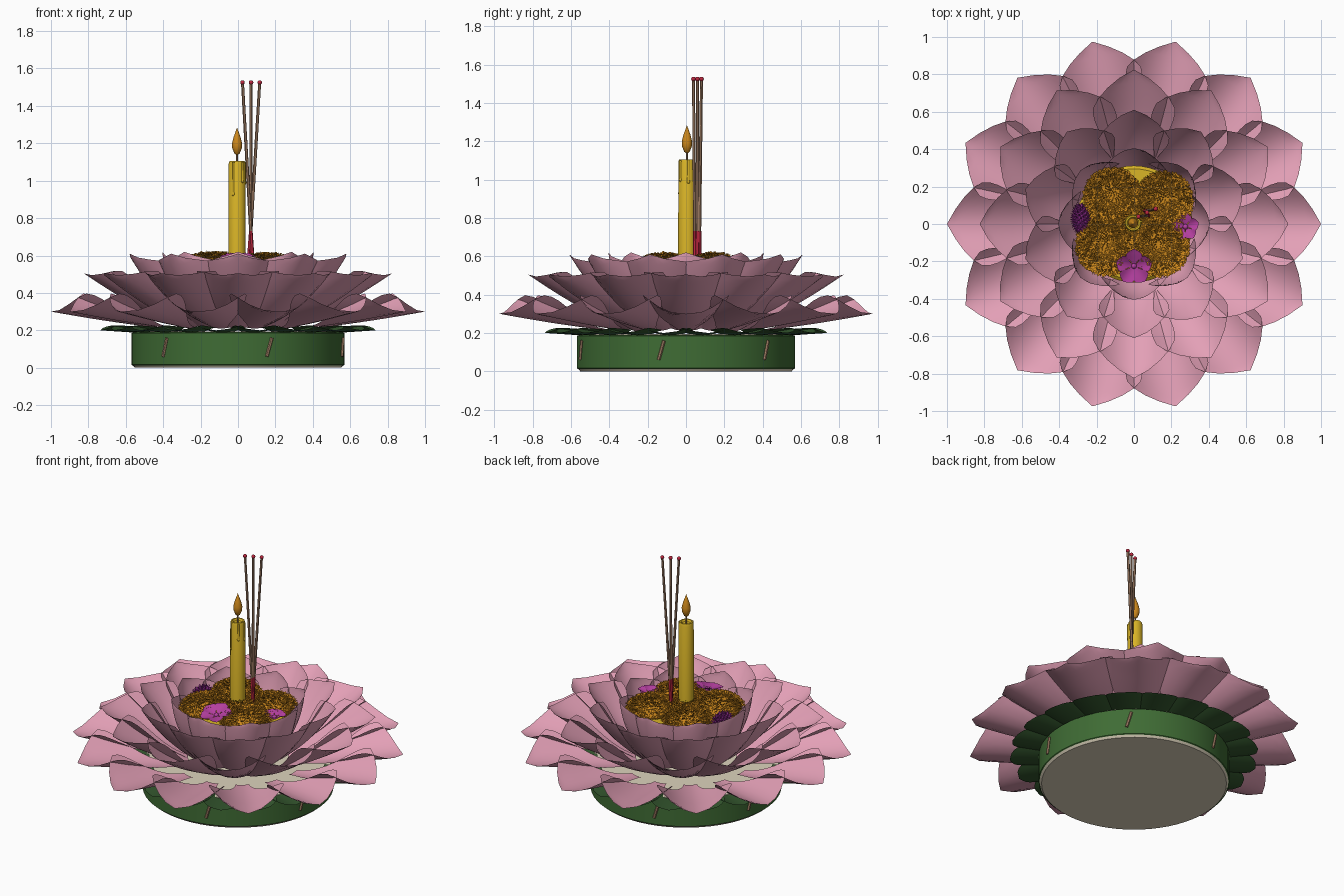
import bpy, bmesh, math, random
from math import sin, cos, pi, radians
from mathutils import Vector, Matrix

random.seed(4)
if "Cube" in bpy.data.objects:
    bpy.data.objects.remove(bpy.data.objects["Cube"])


def material(name, rgb):
    m = bpy.data.materials.new(name)
    m.use_nodes = True
    m.diffuse_color = (*rgb, 1)
    bsdf = next(n for n in m.node_tree.nodes if n.type == "BSDF_PRINCIPLED")
    bsdf.inputs["Base Color"].default_value = (*rgb, 1)
    return m


PINK = material("petal pink", (0.77, 0.35, 0.47))
GREEN = material("leaf green", (0.05, 0.15, 0.035))
DARK_GREEN = material("dark green", (0.036, 0.1, 0.029))
CREAM = material("cream", (0.72, 0.65, 0.5))
YELLOW = material("wax yellow", (0.7, 0.46, 0.02))
ORANGE = material("marigold orange", (0.62, 0.25, 0.012))
RED = material("incense red", (0.5, 0.02, 0.05))
BROWN = material("wood brown", (0.36, 0.21, 0.13))
MAGENTA = material("orchid magenta", (0.46, 0.05, 0.35))
PURPLE = material("dark purple", (0.29, 0.025, 0.28))


def finish(bm, name, mat, angle=40):
    me = bpy.data.meshes.new(name)
    bm.to_mesh(me)
    bm.free()
    ob = bpy.data.objects.new(name, me)
    bpy.context.collection.objects.link(ob)
    me.materials.append(mat)
    bpy.ops.object.select_all(action="DESELECT")
    ob.select_set(True)
    bpy.context.view_layer.objects.active = ob
    bpy.ops.object.shade_smooth_by_angle(angle=radians(angle))
    return ob


def lathe(name, profile, mat, at=(0, 0, 0), sides=32, angle=40):
    """Spin (radius, height) points around a vertical axis."""
    bm = bmesh.new()
    vs = [bm.verts.new((r, 0, z)) for r, z in profile]
    es = [bm.edges.new(p) for p in zip(vs, vs[1:])]
    bmesh.ops.spin(bm, geom=vs + es, cent=(0, 0, 0), axis=(0, 0, 1),
                   angle=2 * pi, steps=sides, use_duplicate=False)
    bmesh.ops.remove_doubles(bm, verts=bm.verts, dist=1e-5)
    bmesh.ops.recalc_face_normals(bm, faces=bm.faces)
    bmesh.ops.translate(bm, verts=bm.verts, vec=at)
    return finish(bm, name, mat, angle)


def rod(bm, a, b, r1, r2=None, sides=8):
    a, b = Vector(a), Vector(b)
    d = b - a
    m = Matrix.Translation((a + b) / 2) @ d.to_track_quat("Z", "Y").to_matrix().to_4x4()
    bmesh.ops.create_cone(bm, cap_ends=True, segments=sides, radius1=r1,
                          radius2=r1 if r2 is None else r2, depth=d.length, matrix=m)


def ball(bm, at, size):
    m = Matrix.Translation(at) @ Matrix.Diagonal((*size, 1))
    bmesh.ops.create_uvsphere(bm, u_segments=16, v_segments=10, radius=1, matrix=m)


def full_width(t, foot=0.5):
    if t < 0.7:
        s = t / 0.7
        return foot + (1 - foot) * s * s * (3 - 2 * s)
    return 1 - ((t - 0.7) / 0.3) ** 1.6


def slim_width(t):
    return full_width(t, 0.18)


def leaf_width(t):
    return 1 if t < 0.6 else math.sqrt(max(0, 1 - ((t - 0.6) / 0.4) ** 2)) * 0.9 + 0.1 * (1 - t) / 0.4


def add_petal(bm, matrix, base, tip, half, cup, bow, width, rows=14, cols=8):
    """Cupped petal along +x from base (r, z) to tip (r, z)."""
    b, e = Vector((base[0], 0, base[1])), Vector((tip[0], 0, tip[1]))
    along = (e - b).normalized()
    up = Vector((-along.z, 0, along.x))
    grid = []
    for i in range(rows + 1):
        t = i / rows
        row = []
        for j in range(cols + 1):
            v = (2 * j / cols - 1) * width(t)
            p = b.lerp(e, t) + up * (cup * v * v - bow * sin(pi * t))
            row.append(bm.verts.new(matrix @ (p + Vector((0, v * half, 0)))))
        grid.append(row)
    for r0, r1 in zip(grid, grid[1:]):
        for j in range(cols):
            bm.faces.new((r0[j], r1[j], r1[j + 1], r0[j + 1]))


def petal_ring(name, count, phase, mat, *shape):
    bm = bmesh.new()
    for k in range(count):
        add_petal(bm, Matrix.Rotation(radians(phase) + 2 * pi * k / count, 4, "Z"), *shape)
    bmesh.ops.remove_doubles(bm, verts=bm.verts, dist=1e-5)
    finish(bm, name, mat, 60)


# Floating drum: cream core, green wrap and six wooden pins
lathe("cream_core", [(0, 0), (0.552, 0), (0.564, 0.014), (0.555, 0.195), (0, 0.195)], CREAM, sides=64)
lathe("green_wrap", [(0.564, 0.012), (0.57, 0.016), (0.57, 0.185), (0.54, 0.195)], GREEN, sides=64)
bm = bmesh.new()
for k in range(6):
    a = radians(-13 + 60 * k)
    rod(bm, (0.573 * cos(a - 0.025), 0.573 * sin(a - 0.025), 0.06),
        (0.573 * cos(a + 0.025), 0.573 * sin(a + 0.025), 0.16), 0.009, sides=6)
finish(bm, "wrap_pins", BROWN)

# Leaf collar and four rings of petals
petal_ring("leaf_collar", 20, 9, DARK_GREEN, (0.52, 0.185), (0.745, 0.2), 0.12, 0.032, 0, leaf_width)
petal_ring("outer_petals", 14, 0, PINK, (0.4, 0.21), (1.0, 0.3), 0.225, 0.13, 0.005, slim_width)
petal_ring("middle_petals", 12, 0, PINK, (0.3, 0.21), (0.825, 0.505), 0.22, 0.125, 0.015, full_width)
petal_ring("upper_petals", 10, 18, PINK, (0.29, 0.25), (0.61, 0.61), 0.19, 0.1, 0.025, full_width)
petal_ring("inner_petals", 8, 0, PINK, (0.3, 0.3), (0.405, 0.62), 0.175, 0.11, 0.02, full_width)

# Yellow cushion under the flowers
lathe("flower_cushion", [(0, 0.47), (0.3, 0.47), (0.312, 0.48), (0.312, 0.51), (0.295, 0.525), (0, 0.525)],
      YELLOW, sides=48)


def marigold(name, x, y, radius, height):
    """Domed core covered with small upright ruffled petals."""
    bm = bmesh.new()
    size = Vector((radius, radius, height))
    centre = Vector((x, y, 0.53))
    ball(bm, centre, size)
    count = 1000
    for k in range(count):
        h = 1 - 1.05 * (k + 0.5) / count
        a = k * pi * (3 - math.sqrt(5))
        r = math.sqrt(1 - h * h)
        n = Vector((r * cos(a), r * sin(a), h))
        p = centre + n * size
        turn = a + random.uniform(-1.2, 1.2)
        side = Vector((-sin(turn), cos(turn), 0)) * 0.007
        lift = (n + Vector((0, 0, 0.4))).normalized() * random.uniform(0.006, 0.018)
        lean = Vector((cos(a), sin(a), -h)) * random.uniform(0.002, 0.01)
        pts = (p - side * 0.5, p + side * 0.5, p + side + lift + lean * 0.5,
               p + lift * 1.2 + lean, p - side + lift + lean * 0.5)
        bm.faces.new([bm.verts.new(q) for q in pts])
    finish(bm, name, ORANGE, 30)


for name, x, y, radius, height in (
        ("back_right", -0.115, 0.145, 0.14, 0.08), ("back_left", 0.16, 0.125, 0.14, 0.075),
        ("front_right", -0.15, -0.115, 0.145, 0.08), ("front_left", 0.135, -0.12, 0.145, 0.075),
        ("centre", 0, 0.01, 0.13, 0.065)):
    marigold("marigold_" + name, x, y, radius, height)


def orchid(name, at, size, tilt):
    bm = bmesh.new()
    frame = Matrix.Translation(at) @ Matrix.Rotation(radians(tilt), 4, "X")
    for k in range(5):
        m = frame @ Matrix.Rotation(2 * pi * k / 5 + pi / 2, 4, "Z")
        add_petal(bm, m, (0.005, 0), (size, 0.02), size * 0.45, 0.015, 0, slim_width, 8, 4)
    ball(bm, at, (0.015, 0.015, 0.015))
    finish(bm, name, MAGENTA, 60)


orchid("front_orchid", (0.0, -0.225, 0.57), 0.1, 14)
orchid("left_orchid", (0.275, -0.015, 0.55), 0.075, 0)

# Spiky globe flower on the right
bm = bmesh.new()
globe = Vector((-0.285, 0.03, 0.54))
ball(bm, globe, (0.035, 0.065, 0.035))
for k in range(110):
    h = 1 - 2 * (k + 0.5) / 110
    a = k * 2.4
    n = Vector((math.sqrt(1 - h * h) * cos(a), h, math.sqrt(1 - h * h) * sin(a)))
    p = globe + n * Vector((0.035, 0.065, 0.035))
    rod(bm, p, p + n * 0.024, 0.008, 0, 4)
finish(bm, "globe_flower", PURPLE, 30)

# Candle with hollow top, wax drips, wick and flame
candle = Vector((-0.005, 0.005, 0))
lathe("candle", [(0, 0.5), (0.046, 0.5), (0.045, 1.09), (0.04, 1.105), (0.032, 1.105),
                 (0.025, 1.093), (0, 1.09)], YELLOW, candle)
bm = bmesh.new()
for deg, low in ((-118, 0.93), (-50, 1.0), (10, 0.99)):
    p = candle + Vector((cos(radians(deg)), sin(radians(deg)), 0)) * 0.043
    rod(bm, p + Vector((0, 0, low)), p + Vector((0, 0, 1.1)), 0.007, 0.006, 10)
    ball(bm, p + Vector((0, 0, low)), (0.008, 0.008, 0.012))
finish(bm, "wax_drips", YELLOW)
bm = bmesh.new()
rod(bm, candle + Vector((0, 0, 1.08)), candle + Vector((0, 0, 1.16)), 0.005)
finish(bm, "wick", BROWN)
lathe("flame", [(0, 1.135), (0.014, 1.145), (0.026, 1.175), (0.027, 1.2), (0.018, 1.235),
                (0.008, 1.262), (0, 1.285)], ORANGE, candle, 20, 70)

# Three crossed incense sticks
wood, red = bmesh.new(), bmesh.new()
for k in (-1, 0, 1):
    foot = Vector((0.068 - 0.012 * k, 0.058 + 0.01 * k, 0.52))
    top = Vector((0.07 + 0.046 * k, 0.06 + 0.021 * k, 1.525))
    split = foot.lerp(top, 0.21)
    rod(red, foot, split, 0.013, 0.01, 6)
    rod(wood, split, top, 0.009, 0.008, 6)
    ball(red, top, (0.012, 0.012, 0.012))
finish(wood, "incense_sticks", BROWN)
finish(red, "incense_ends", RED)
